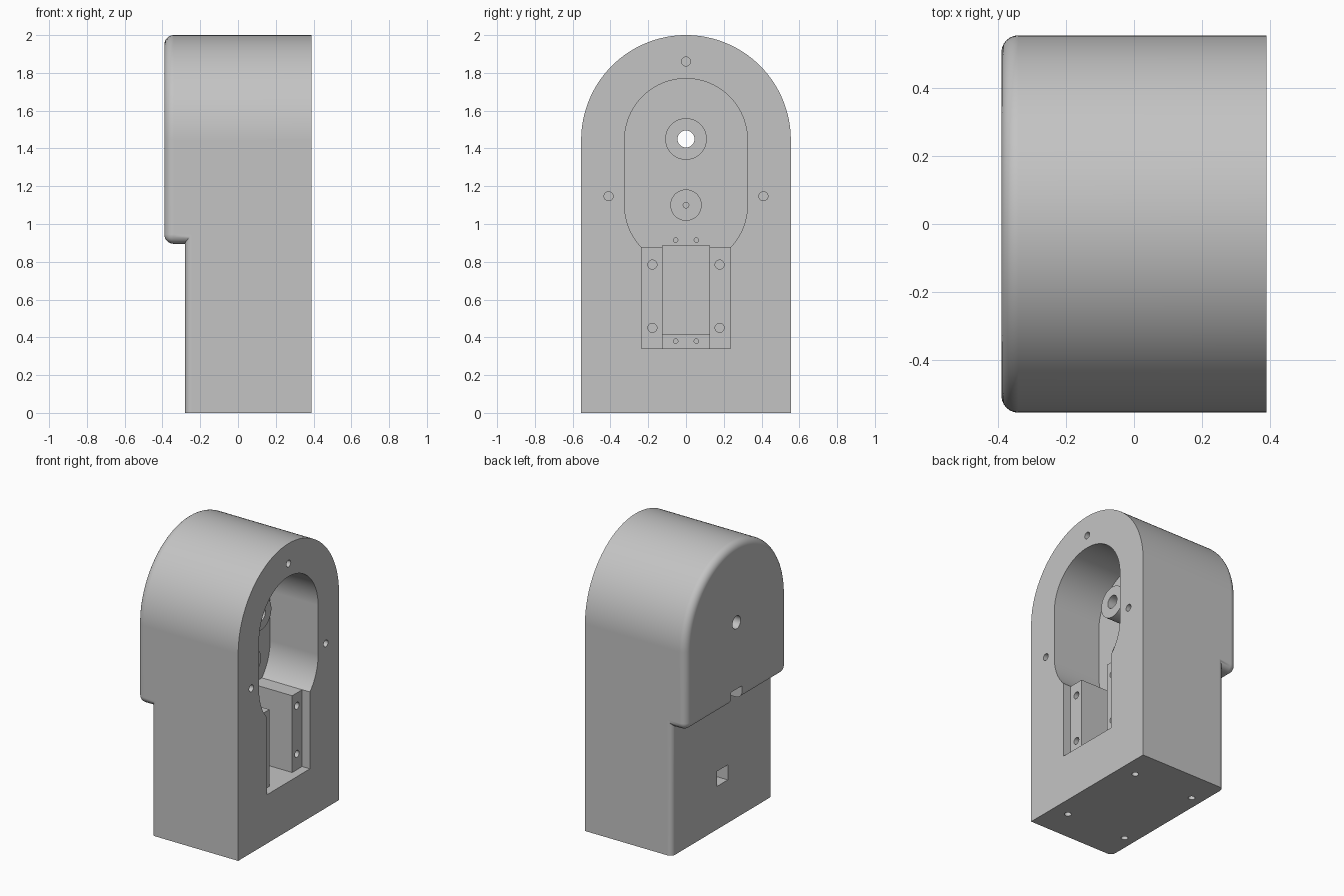
import bpy
import bmesh
from math import sin, cos, pi, asin, radians

cube = bpy.data.objects.get("Cube")
if cube:
    bpy.data.objects.remove(cube, do_unlink=True)

grey = bpy.data.materials.new("plain_grey")
grey.use_nodes = True
grey.diffuse_color = (0.55, 0.55, 0.55, 1)
grey.node_tree.nodes["Principled BSDF"].inputs["Base Color"].default_value = (0.55, 0.55, 0.55, 1)

BACK, STEP, FACE = -0.39, -0.28, 0.39   # main planes along x
FLOOR = 0.02                            # cavity floor
AXIS = 1.445                            # centre height of the arch


def arc(cz, r, a0, a1, n):
    """Points (y, z) on an arc centred on y = 0."""
    return [(r * cos(a0 + (a1 - a0) * i / n), cz + r * sin(a0 + (a1 - a0) * i / n))
            for i in range(n + 1)]


def rect(w, z0, z1):
    return [(w, z0), (w, z1), (-w, z1), (-w, z0)]


def prism(name, points, x0, x1, round_edge=None, radius=0.05):
    """Extrude a (y, z) outline along x, optionally rounding chosen edges."""
    bm = bmesh.new()
    face = bm.faces.new([bm.verts.new((x0, y, z)) for y, z in points])
    out = bmesh.ops.extrude_face_region(bm, geom=[face])
    for v in out["geom"]:
        if isinstance(v, bmesh.types.BMVert):
            v.co.x = x1
    bmesh.ops.recalc_face_normals(bm, faces=bm.faces)
    if round_edge:
        edges = [e for e in bm.edges if round_edge(*[v.co for v in e.verts])]
        bmesh.ops.bevel(bm, geom=edges, offset=radius, segments=6,
                        profile=0.5, affect="EDGES")
    mesh = bpy.data.meshes.new(name)
    bm.to_mesh(mesh)
    bm.free()
    mesh.materials.append(grey)
    obj = bpy.data.objects.new(name, mesh)
    bpy.context.collection.objects.link(obj)
    return obj


def disc(name, y, z, r, x0, x1, n=32):
    pts = [(y + r * cos(2 * pi * i / n), z + r * sin(2 * pi * i / n)) for i in range(n)]
    return prism(name, pts, x0, x1)


def combine(tool, operation):
    tool.hide_render = True
    mod = housing.modifiers.new(tool.name, "BOOLEAN")
    mod.operation = operation
    mod.solver = "EXACT"
    mod.object = tool
    bpy.context.view_layer.objects.active = housing
    bpy.ops.object.modifier_apply(modifier=mod.name)
    bpy.data.objects.remove(tool, do_unlink=True)


def cut(tool):
    combine(tool, "DIFFERENCE")


# Arched upper body, rounded round its back and along its lower corners
arch = [(-0.555, 0.895), (0.555, 0.895)] + arc(AXIS, 0.555, 0, pi, 64)


def arch_edges(a, b):
    on_back = a.x < BACK + 0.01 and b.x < BACK + 0.01
    return on_back or (a.z < 0.9 and b.z < 0.9 and abs(a.x - b.x) > 0.1)


housing = prism("housing", arch, BACK, FACE, arch_edges)

# Lower block with rounded upright back edges
combine(prism("lower_block", rect(0.555, 0, 1.2), STEP, FACE,
              lambda a, b: a.x < -0.2 and b.x < -0.2 and abs(a.z - b.z) > 0.5, 0.035), "UNION")

# Main cavity with a rounded top and a clipped round bottom
low = asin(0.225 / 0.325)
cavity = (arc(AXIS, 0.325, 0, pi, 48) + arc(1.1, 0.325, pi, pi + low, 12)
          + arc(1.1, 0.325, -low, 0, 12))
cut(prism("cavity", cavity, FLOOR, 0.5))

# Stepped pocket below the cavity, leaving two mounting posts
cut(prism("post_recess", rect(0.235, 0.34, 0.9), 0.33, 0.5))
cut(prism("centre_slot", rect(0.125, 0.34, 0.92), FLOOR, 0.5))
cut(prism("deep_slot", rect(0.125, 0.415, 0.885), -0.15, 0.5))

# Round bosses on the cavity floor
combine(disc("shaft_boss", 0, 1.45, 0.11, FLOOR - 0.05, 0.18, 48), "UNION")
combine(disc("small_boss", 0, 1.1, 0.083, FLOOR - 0.05, 0.12, 48), "UNION")
cut(disc("shaft_hole", 0, 1.45, 0.045, -0.5, 0.5))
cut(disc("small_boss_hole", 0, 1.1, 0.015, 0, 0.2, 16))

# Screw holes in the open face
for y, z in ((0, 1.86), (-0.41, 1.147), (0.41, 1.147)):
    cut(disc("face_hole", y, z, 0.024, 0.15, 0.5, 24))

# Mirrored holes in the posts and the slot ledges
for side in (-1, 1):
    for z in (0.45, 0.785):
        cut(disc("post_hole", side * 0.178, z, 0.024, 0.15, 0.5, 24))
    for z in (0.38, 0.915):
        cut(disc("ledge_hole", side * 0.055, z, 0.012, -0.1, 0.1, 16))

# Small square windows in the back
cut(prism("lower_window", rect(0.06, 0.30, 0.405), -0.5, -0.17))
cut(prism("upper_window", rect(0.06, 0.89, 0.985), -0.5, -0.22))

# Screw holes in the underside
for x in (-0.2, 0.27):
    for y in (-0.333, 0.333):
        peg = disc("base_hole", 0, 0, 0.022, -0.1, 0.2, 24)
        peg.rotation_euler.y = radians(-90)
        peg.location = (x, y, 0)
        bpy.context.view_layer.update()
        cut(peg)

# Smooth shading with sharp edges kept
bpy.ops.object.select_all(action="DESELECT")
housing.select_set(True)
bpy.context.view_layer.objects.active = housing
bpy.ops.object.shade_smooth_by_angle(angle=radians(30))
weighted = housing.modifiers.new("even_normals", "WEIGHTED_NORMAL")
weighted.keep_sharp = True
